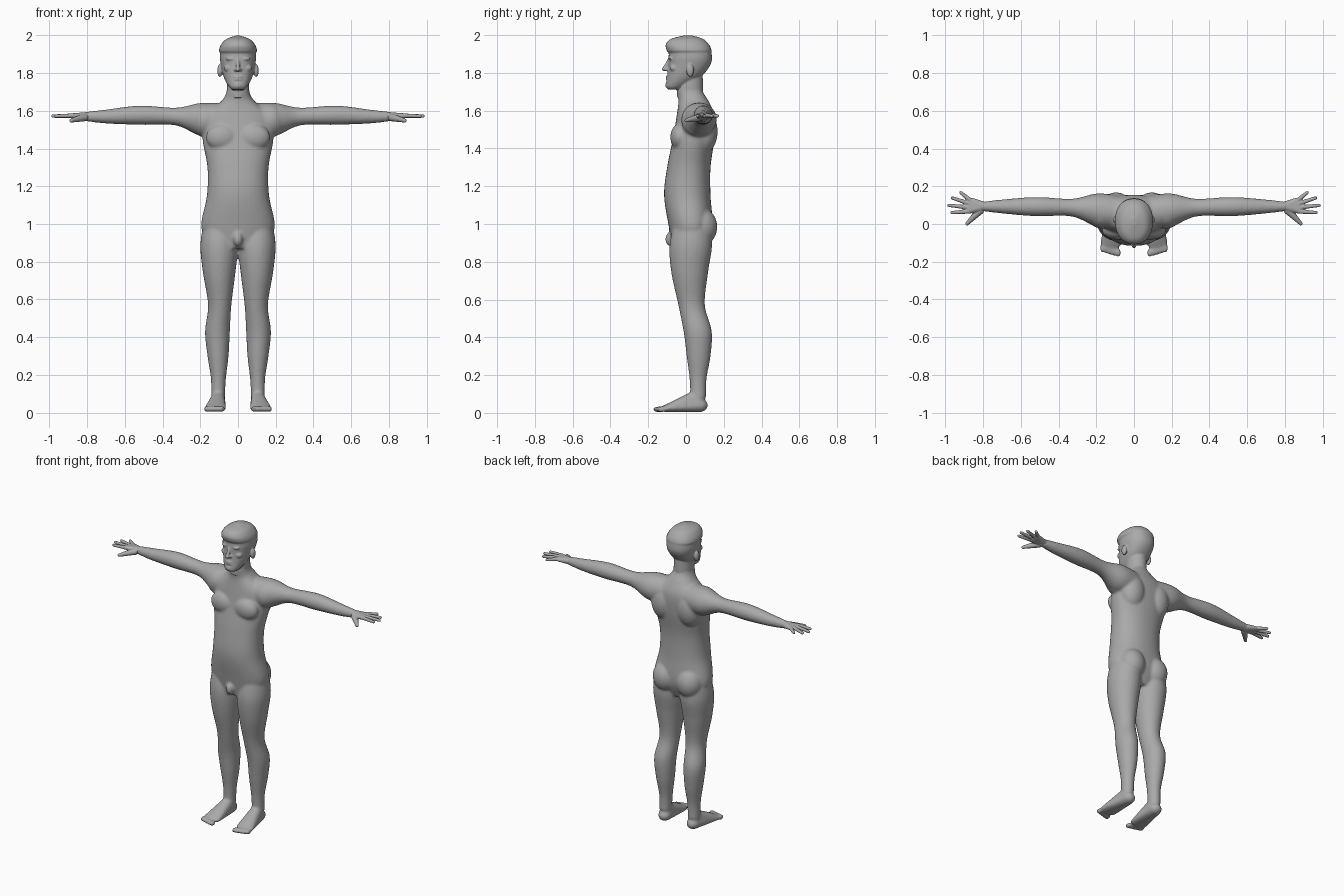
import bpy, bmesh, math
from mathutils import Vector, Matrix

if "Cube" in bpy.data.objects:
    bpy.data.objects.remove(bpy.data.objects["Cube"])

GREY = (0.4, 0.4, 0.4, 1)
grey = bpy.data.materials.new("plain grey")
grey.use_nodes = True
grey.diffuse_color = GREY
grey.node_tree.nodes["Principled BSDF"].inputs["Base Color"].default_value = GREY


def spline(rows, steps=6):
    """Smooth curve through rows of four numbers, made of Hermite spans."""
    rows = [Vector(row) for row in rows]
    padded = [rows[0], *rows, rows[-1]]
    curve = []
    for before, start, end, after in zip(padded, rows, rows[1:], padded[3:]):
        leave, arrive = (end - before) / 2, (after - start) / 2
        for step in range(steps):
            t = step / steps
            ease = t * t * (3 - 2 * t)
            curve.append(start.lerp(end, ease) + leave * t * (1 - t) ** 2
                         - arrive * t * t * (1 - t))
    return curve + [rows[-1]]


def circle(count):
    """Cosine and sine pairs around a circle."""
    angles = [math.tau * index / count for index in range(count)]
    return [(math.cos(angle), math.sin(angle)) for angle in angles]


def skin(bm, rings):
    """Bridge rings of points and cap both ends."""
    rings = [[bm.verts.new(point) for point in ring] for ring in rings]
    for lower, upper in zip(rings, rings[1:]):
        for index in range(len(lower)):
            bm.faces.new((lower[index - 1], lower[index], upper[index], upper[index - 1]))
    bm.faces.new(rings[0])
    bm.faces.new(rings[-1])


def loft(bm, rows, power=0.9):
    """Upright symmetric form; rows are height, half width, front and back."""
    def soften(value):
        return math.copysign(abs(value) ** power, value)

    rings = []
    for height, half, front, back in spline(rows):
        middle, depth = (front + back) / 2, (back - front) / 2
        rings.append([(half * soften(c), middle + depth * soften(s), height)
                      for c, s in circle(36)])
    skin(bm, rings)


def blob(bm, side, centre, radii):
    """Ellipsoid, returned as its vertices."""
    place = Matrix.Translation((centre[0] * side, centre[1], centre[2]))
    sphere = bmesh.ops.create_uvsphere(bm, u_segments=24, v_segments=16, radius=1,
                                       matrix=place @ Matrix.Diagonal((*radii, 1)))
    return sphere["verts"]


def limb(bm, side, rows, depth=1.0):
    """Tapered tube with a round tip; rows are x, y, z and radius."""
    path = spline(rows)
    axis = (path[-1].xyz - path[0].xyz).normalized()
    across = axis.orthogonal().normalized()
    along = axis.cross(across)
    rings = []
    for row in path:
        ring = []
        for c, s in circle(24):
            offset = (across * c + along * s) * row.w
            ring.append(((row.x + offset.x) * side, row.y + offset.y * depth, row.z + offset.z))
        rings.append(ring)
    skin(bm, rings)
    tip = path[-1]
    blob(bm, side, tip.xyz, (tip.w, tip.w, tip.w))


def wrap(bm, side, ellipsoids):
    """Convex skin stretched over several ellipsoids."""
    points = []
    for centre, radii in ellipsoids:
        verts = blob(bm, side, centre, radii)
        points += [vert.co.copy() for vert in verts]
        bmesh.ops.delete(bm, geom=verts, context="VERTS")
    hull = bmesh.ops.convex_hull(bm, input=[bm.verts.new(point) for point in points])
    bmesh.ops.delete(bm, geom=hull["geom_interior"], context="VERTS")


def finish(bm, name, voxel, smoothing):
    """Fuse the overlapping forms into one smooth skin."""
    bmesh.ops.recalc_face_normals(bm, faces=bm.faces)
    mesh = bpy.data.meshes.new(name)
    bm.to_mesh(mesh)
    bm.free()
    mesh.materials.append(grey)
    part = bpy.data.objects.new(name, mesh)
    bpy.context.collection.objects.link(part)
    fuse = part.modifiers.new("fuse", "REMESH")
    fuse.mode = "VOXEL"
    fuse.voxel_size = voxel
    fuse.use_smooth_shade = True
    soften = part.modifiers.new("soften", "SMOOTH")
    soften.factor = 0.5
    soften.iterations = smoothing


# Trunk from the groin to the neck
body = bmesh.new()
loft(body, [(.87, .13, -.07, .1), (.98, .195, -.09, .14), (1.15, .165, -.116, .13),
            (1.3, .162, -.1, .13), (1.45, .188, -.07, .15), (1.57, .18, -.05, .152),
            (1.65, .09, -.04, .12), (1.7, .061, -.048, .09), (1.76, .06, -.045, .085)])
blob(body, 1, (0, -.08, .92), (.026, .03, .04))

for side in (1, -1):
    # Chest, shoulder blade, shoulder and buttock
    blob(body, side, (.085, -.035, 1.46), (.085, .048, .07))
    blob(body, side, (.095, .09, 1.49), (.085, .078, .12))
    blob(body, side, (.17, .06, 1.55), (.085, .085, .09))
    blob(body, side, (.088, .08, .985), (.085, .086, .1))
    # Arm
    limb(body, side, [(.08, .06, 1.55, .09), (.2, .075, 1.555, .087), (.33, .087, 1.57, .047),
                      (.52, .092, 1.577, .051), (.7, .093, 1.57, .037), (.82, .093, 1.57, .023)])
    # Leg
    limb(body, side, [(.1, .03, 1, .085), (.1, .025, .88, .1), (.1, .02, .74, .086),
                      (.097, .03, .57, .062), (.109, .062, .43, .066), (.106, .067, .3, .056),
                      (.104, .064, .18, .04), (.106, .064, .08, .037)], 1.13)
    # Foot and toes
    wrap(body, side, [((.105, .074, .04), (.04, .042, .036)),
                      ((.106, .04, .08), (.035, .04, .032)),
                      ((.121, -.1, .023), (.058, .034, .019))])
    for toe in range(5):
        blob(body, side, (.083 + .021 * toe, -.152 + .006 * toe, .019), (.014, .024, .016))
finish(body, "body", .007, 9)

# Skull and jaw
head = bmesh.new()
loft(head, [(1.712, .03, -.095, -.03), (1.73, .05, -.106, 0), (1.78, .076, -.1, .08),
            (1.84, .09, -.094, .128), (1.89, .096, -.092, .137), (1.95, .084, -.08, .118),
            (1.99, .02, -.01, .04)])
# Neck
limb(head, 1, [(0, .022, 1.67, .06), (0, .02, 1.78, .06)], 1.15)
# Hair cap with a forward fringe
loft(head, [(1.908, .094, -.094, .13), (1.92, .101, -.103, .135), (1.95, .091, -.107, .122),
            (1.98, .064, -.08, .09), (1.999, .012, -.005, .03)])
# Nose, lips and chin
limb(head, 1, [(0, -.088, 1.875, .008), (0, -.104, 1.84, .01), (0, -.116, 1.82, .012)])
for height in (1.767, 1.779):
    blob(head, 1, (0, -.098, height), (.024, .01, .006))
blob(head, 1, (0, -.092, 1.735), (.026, .018, .02))
for side in (1, -1):
    # Nostril, brow, eyelid, cheek and ear
    blob(head, side, (.013, -.103, 1.818), (.009, .011, .008))
    blob(head, side, (.036, -.078, 1.876), (.028, .015, .009))
    blob(head, side, (.035, -.076, 1.852), (.014, .01, .007))
    blob(head, side, (.05, -.064, 1.826), (.024, .022, .02))
    blob(head, side, (.096, .022, 1.813), (.014, .02, .034))
finish(head, "head", .0045, 4)

# Hands with palm, four fingers and thumb
finger_tips = [(.966, .06), (.982, .099), (.963, .138), (.918, .166)]
for side, name in ((1, "left_hand"), (-1, "right_hand")):
    hand = bmesh.new()
    wrap(hand, side, [((.8, .093, 1.57), (.03, .025, .023)),
                      ((.87, .076, 1.573), (.025, .02, .015)),
                      ((.86, .118, 1.573), (.025, .02, .013))])
    for finger, (x, y) in enumerate(finger_tips):
        limb(hand, side, [(.87, .067 + .02 * finger, 1.575, .012), (x, y, 1.572, .009)])
    limb(hand, side, [(.81, .075, 1.565, .02), (.85, .038, 1.557, .016), (.885, .002, 1.548, .01)])
    finish(hand, name, .0035, 3)
